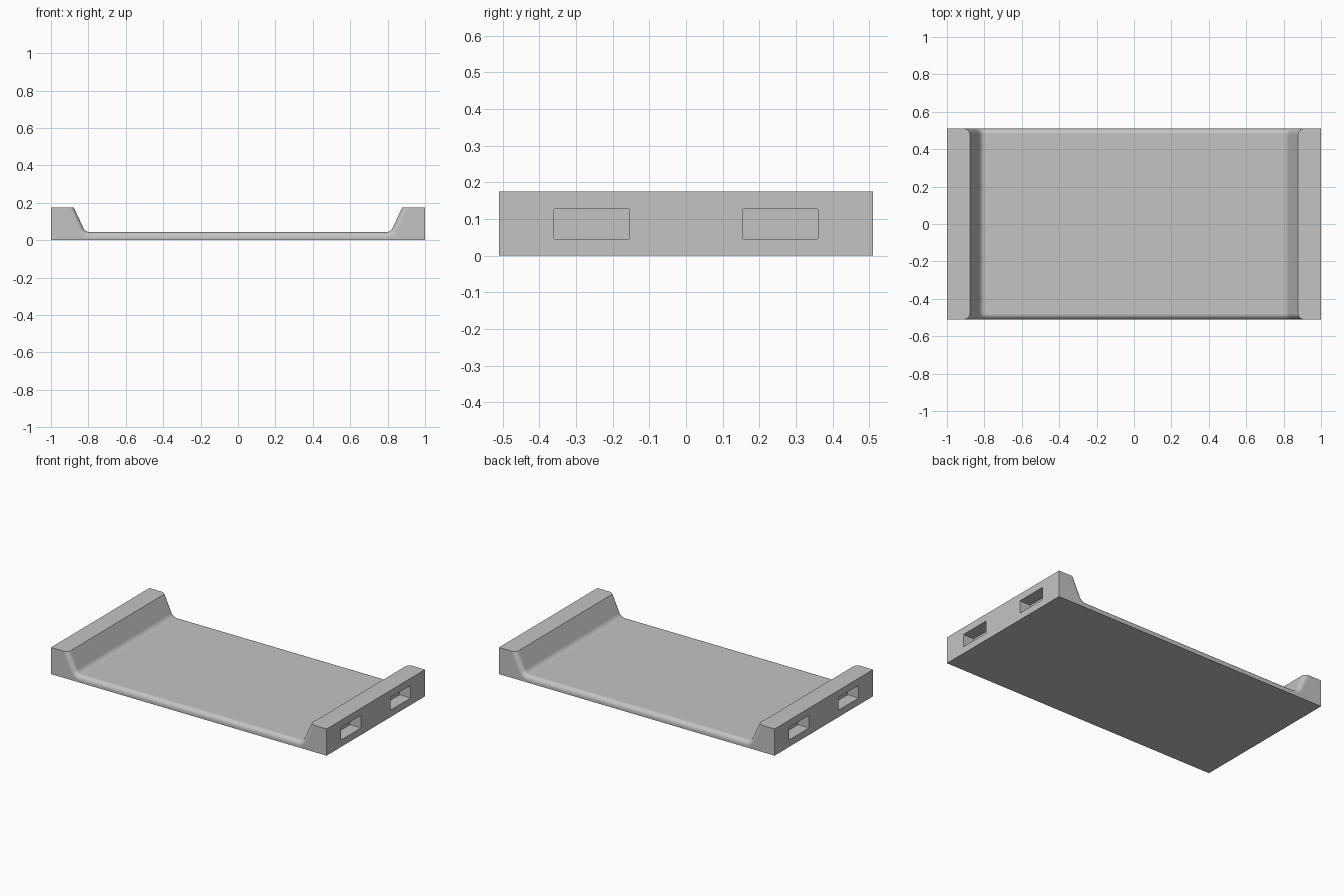
import bpy
import bmesh
from math import sin, cos, pi, radians
from mathutils import Matrix

cube = bpy.data.objects.get("Cube")
if cube:
    bpy.data.objects.remove(cube, do_unlink=True)

HALF_Y = 0.51        # half depth of the tray
TOP = 0.175          # height of the end blocks
FLOOR = 0.043        # thickness of the tray floor
LIP = 0.878          # x where the sloping wall meets the top
SLOPE = radians(25)  # lean of the wall from vertical
FILLET = 0.04        # rounding between wall and floor
ROUND = 0.03         # rounding along the front and back rims
STEPS = 8

grey = bpy.data.materials.new("light grey")
grey.use_nodes = True
colour = (0.55, 0.55, 0.55, 1)
grey.diffuse_color = colour
grey.node_tree.nodes["Principled BSDF"].inputs["Base Color"].default_value = colour


def make_object(name, bm):
    bmesh.ops.recalc_face_normals(bm, faces=bm.faces)
    mesh = bpy.data.meshes.new(name)
    bm.to_mesh(mesh)
    bm.free()
    mesh.materials.append(grey)
    obj = bpy.data.objects.new(name, mesh)
    bpy.context.collection.objects.link(obj)
    return obj


def section(offset):
    """Tray outline in x and z, with the trough surface sunk by offset."""
    reach = LIP * cos(SLOPE) - TOP * sin(SLOPE)
    cz = FLOOR + FILLET
    cx = (reach - FILLET + cz * sin(SLOPE)) / cos(SLOPE)
    radius = FILLET + offset
    half = [(1, 0), (1, TOP), (LIP + offset / cos(SLOPE), TOP)]
    for i in range(STEPS + 1):
        t = (pi / 2 - SLOPE) * (1 - i / STEPS)
        half.append((cx + radius * sin(t), cz - radius * cos(t)))
    return half + [(-x, z) for x, z in reversed(half)]


# Tray body: sections swept front to back, with rounded rims
rim = []
for i in range(STEPS + 1):
    t = pi / 2 * i / STEPS
    rim.append((HALF_Y - ROUND + ROUND * sin(t), ROUND * (1 - cos(t))))
stations = [(-y, d) for y, d in reversed(rim)] + rim

bm = bmesh.new()
loops = [[bm.verts.new((x, y, z)) for x, z in section(d)] for y, d in stations]
for a, b in zip(loops, loops[1:]):
    for i in range(len(a)):
        j = (i + 1) % len(a)
        bm.faces.new((a[i], a[j], b[j], b[i]))
bm.faces.new(loops[0])
bm.faces.new(loops[-1])
tray = make_object("tray", bm)

# Blind slots: two rounded rectangular pockets in each end
bm = bmesh.new()
for sx in (-1, 1):
    for sy in (-1, 1):
        place = Matrix.Translation((sx, sy * 0.257, 0.087))
        size = Matrix.Diagonal((0.16, 0.206, 0.083, 1))
        verts = bmesh.ops.create_cube(bm, size=1, matrix=place @ size)["verts"]
        edges = {e for v in verts for e in v.link_edges
                 if abs(e.verts[0].co.x - e.verts[1].co.x) > 0.1}
        bmesh.ops.bevel(bm, geom=list(edges), offset=0.004, segments=3,
                        profile=0.5, affect='EDGES')
cutter = make_object("slot_cutter", bm)
cutter.hide_render = True

cut = tray.modifiers.new("slots", 'BOOLEAN')
cut.operation = 'DIFFERENCE'
cut.solver = 'EXACT'
cut.object = cutter
bpy.ops.object.select_all(action='DESELECT')
bpy.context.view_layer.objects.active = tray
tray.select_set(True)
bpy.ops.object.modifier_apply(modifier=cut.name)
bpy.data.objects.remove(cutter, do_unlink=True)

# Smooth fillets, crisp outer edges
bpy.ops.object.shade_smooth_by_angle(angle=radians(30))
normals = tray.modifiers.new("flat face normals", 'WEIGHTED_NORMAL')
normals.keep_sharp = True
